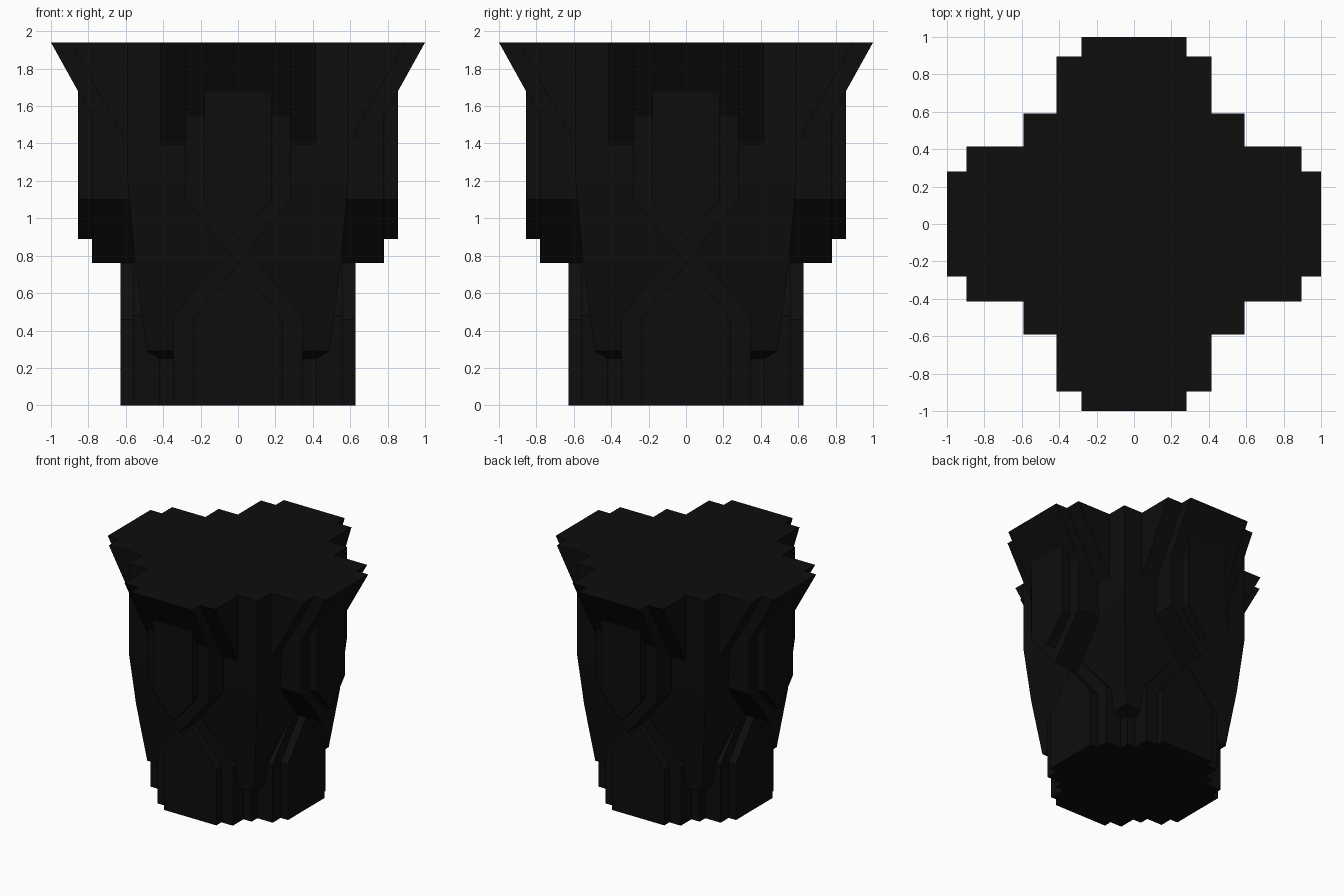
import bpy, bmesh
from math import pi
from mathutils import Matrix, Vector

cube = bpy.data.objects.get("Cube")
if cube:
    bpy.data.objects.remove(cube, do_unlink=True)

stone = bpy.data.materials.new("black_stone")
stone.use_nodes = True
stone.diffuse_color = (0.004, 0.004, 0.004, 1)
bsdf = stone.node_tree.nodes["Principled BSDF"]
bsdf.inputs["Base Color"].default_value = stone.diffuse_color
bsdf.inputs["Roughness"].default_value = 0.9

TOP = 1.94
SIDES = ("front", "left", "back", "right")


def finish(bm, name):
    bmesh.ops.recalc_face_normals(bm, faces=bm.faces)
    mesh = bpy.data.meshes.new(name)
    bm.to_mesh(mesh)
    bm.free()
    mesh.materials.append(stone)
    bpy.context.collection.objects.link(bpy.data.objects.new(name, mesh))


def four_sides(name, outline, extrusion):
    """Extrude one outline into a solid and repeat it on all four sides."""
    for i, side in enumerate(SIDES):
        bm = bmesh.new()
        face = bm.faces.new([bm.verts.new(p) for p in outline])
        result = bmesh.ops.extrude_face_region(bm, geom=[face], use_keep_orig=True)
        moved = [g for g in result["geom"] if isinstance(g, bmesh.types.BMVert)]
        bmesh.ops.translate(bm, verts=moved, vec=Vector(extrusion))
        bmesh.ops.rotate(bm, verts=bm.verts, matrix=Matrix.Rotation(i * pi / 2, 3, "Z"))
        finish(bm, f"{side}_{name}")


def pointed_plate(name, half, depth, end, shoulder, apex):
    outline = [(-half, end), (half, end), (half, shoulder), (0, apex), (-half, shoulder)]
    four_sides(name, [(x, -depth, z) for x, z in outline], (0, depth - 0.3, 0))


def flare(name, half, reach):
    # Overhanging wedge whose sloping underside runs back into the core
    low = TOP - (reach - 0.57) * 1.8
    outline = [(-reach, TOP), (-0.57, low), (-0.3, low), (-0.3, TOP)]
    four_sides(name, [(-half, y, z) for y, z in outline], (2 * half, 0, 0))


# Square core: narrow foot, chamfered undercut, tapered corner pillars
bm = bmesh.new()
rings = []
for half, z in [(0.42, 0), (0.42, 0.25), (0.49, 0.29), (0.55, 0.76), (0.59, 1.2), (0.59, TOP)]:
    rings.append([bm.verts.new((sx * half, sy * half, z))
                  for sx, sy in ((-1, -1), (1, -1), (1, 1), (-1, 1))])
bm.faces.new(rings[0])
bm.faces.new(rings[-1])
for a, b in zip(rings, rings[1:]):
    for k in range(4):
        n = (k + 1) % 4
        bm.faces.new((a[k], a[n], b[n], b[k]))
finish(bm, "core")

# Upper plates point down, lower plates point up
pointed_plate("upper_outer_plate", 0.28, 0.78, 1.9, 1.1, 0.76)
pointed_plate("upper_inner_plate", 0.18, 0.855, 1.9, 1.1, 0.89)
pointed_plate("lower_outer_plate", 0.345, 0.56, 0, 0.48, 0.89)
pointed_plate("lower_inner_plate", 0.24, 0.627, 0, 0.46, 0.76)

# Stepped crown
flare("crown_outer_flare", 0.415, 0.895)
flare("crown_inner_flare", 0.28, 1.0)
